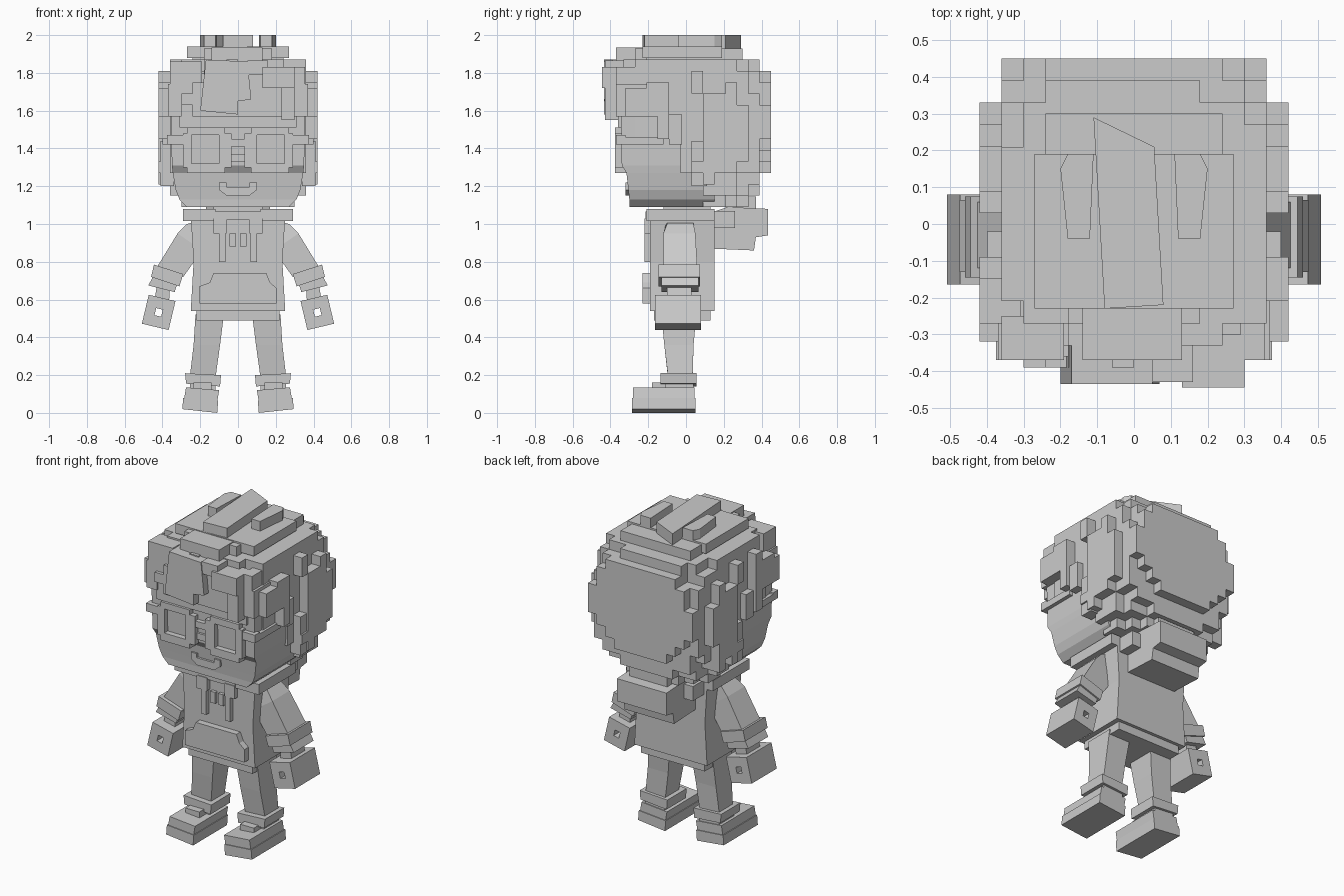
import bpy, bmesh, random
from mathutils import Vector

random.seed(7)
grey = bpy.data.materials.new("plain grey")
grey.diffuse_color = (0.6, 0.6, 0.6, 1)


def finish(name, bm):
    bmesh.ops.recalc_face_normals(bm, faces=bm.faces)
    mesh = bpy.data.meshes.new(name)
    bm.to_mesh(mesh)
    bm.free()
    mesh.materials.append(grey)
    ob = bpy.data.objects.new(name, mesh)
    bpy.context.collection.objects.link(ob)
    return ob


def prism(name, pts, a, b, axis="y", mirror=False):
    """Extrude an outline: xz along y, yz along x, or xy along z."""
    place = {"y": lambda p, d: (p[0], d, p[1]),
             "x": lambda p, d: (d, p[0], p[1]),
             "z": lambda p, d: (p[0], p[1], d)}[axis]
    bm = bmesh.new()
    for s in ((1, -1) if mirror else (1,)):
        ends = []
        for d in (a, b):
            co = [Vector(place(p, d)) for p in pts]
            ends.append([bm.verts.new((v.x * s, v.y, v.z)) for v in co])
        n = len(pts)
        for e in ends:
            bm.faces.new(e)
        for i in range(n):
            j = (i + 1) % n
            bm.faces.new((ends[0][i], ends[0][j], ends[1][j], ends[1][i]))
    return finish(name, bm)


def box(name, x0, x1, y0, y1, z0, z1, mirror=False):
    return prism(name, [(x0, z0), (x1, z0), (x1, z1), (x0, z1)], y0, y1, "y", mirror)


def loft(name, sections, mirror=False):
    """Rectangular sections (x0, z0, x1, z1, y0, y1) joined in order."""
    bm = bmesh.new()
    for s in ((1, -1) if mirror else (1,)):
        rings = [[bm.verts.new((s * x, y, z)) for x, y, z in
                  ((x0, y0, z0), (x1, y0, z1), (x1, y1, z1), (x0, y1, z0))]
                 for x0, z0, x1, z1, y0, y1 in sections]
        for r, q in zip(rings, rings[1:]):
            for i in range(4):
                j = (i + 1) % 4
                bm.faces.new((r[i], r[j], q[j], q[i]))
        bm.faces.new(rings[0])
        bm.faces.new(rings[-1])
    return finish(name, bm)


# Head of stepped hair blocks, open around the face
C = 0.06
patch = [[random.random() for _ in range(7)] for _ in range(7)]


def is_hair(i, j, k):
    x, y, z = -0.39 + i * C, -0.36 + j * C, 1.12 + k * C
    hairline = 0.1 if z < 1.3 else -0.02 if z < 1.44 else -0.24 if z < 1.55 else -1
    if y < hairline:
        return False
    if j == 13:                                   # flat round back
        return (x / 0.35) ** 2 + ((z - 1.555) / 0.285) ** 2 < 1
    if j == 12 and (x / 0.42) ** 2 + ((z - 1.54) / 0.37) ** 2 > 1.1:
        return False
    if k == 13 and (abs(x) > 0.26 or y > 0.26):   # narrow crown
        return False
    if i in (0, 13):                              # side tufts with gaps
        oval = ((y - 0.03) / 0.38) ** 2 + ((z - 1.52) / 0.33) ** 2
        if -0.11 < y < 0.05 or oval > 1.1 or patch[j // 2][k // 2] < 0.3:
            return False
    r = abs(x / 0.465) ** 2.5 + abs((y - 0.03) / 0.465) ** 2.5 + abs((z - 1.515) / 0.465) ** 2.5
    return r + random.uniform(-0.1, 0.1) < 1


cells = {(i, j, k) for i in range(14) for j in range(14) for k in range(14) if is_hair(i, j, k)}
bm = bmesh.new()
corners = {}


def corner(c):
    if c not in corners:
        corners[c] = bm.verts.new((-0.42 + c[0] * C, -0.39 + c[1] * C, 1.09 + c[2] * C))
    return corners[c]


for c in sorted(cells):
    for ax in range(3):
        for side in (0, 1):
            n = list(c)
            n[ax] += 2 * side - 1
            if tuple(n) in cells:
                continue
            u, v = [a for a in range(3) if a != ax]
            quad = []
            for du, dv in ((0, 0), (1, 0), (1, 1), (0, 1)):
                p = list(c)
                p[ax] += side
                p[u] += du
                p[v] += dv
                quad.append(corner(tuple(p)))
            bm.faces.new(quad)
finish("hair_blocks", bm)

# Hair ridges on the crown
box("crown_plate", -0.27, 0.27, -0.23, 0.19, 1.88, 1.94)
box("crown_front", -0.14, 0.13, -0.37, -0.2, 1.84, 1.935)
box("crown_back", -0.24, 0.24, 0.15, 0.30, 1.84, 1.93)
prism("crown_ridge", [(-0.08, -0.23), (0.08, -0.22), (0.055, 0.21), (-0.11, 0.29)], 1.9, 2.0, "z")
prism("crown_tufts", [(0.12, -0.04), (0.18, -0.04), (0.2, 0.15), (0.18, 0.19), (0.11, 0.19)],
      1.9, 2.0, "z", True)

# Fringe over the forehead
prism("fringe_main", [(-0.2, 1.6), (0, 1.58), (0.0, 1.65), (0.07, 1.66), (0.05, 1.86), (-0.17, 1.87)],
      -0.435, -0.3)
box("fringe_step_inner", 0.05, 0.16, -0.43, -0.3, 1.79, 1.865)
box("fringe_step_middle", 0.13, 0.30, -0.445, -0.3, 1.72, 1.83)
box("fringe_step_low", 0.23, 0.30, -0.43, -0.3, 1.55, 1.74)
box("fringe_step_outer", 0.29, 0.355, -0.37, -0.25, 1.62, 1.83)
box("fringe_corner", -0.36, -0.19, -0.37, -0.25, 1.69, 1.86)
box("fringe_temples", 0.30, 0.37, -0.37, -0.2, 1.57, 1.74, True)
box("temple_tufts", 0.36, 0.42, -0.32, -0.14, 1.57, 1.72, True)
box("sideburns", 0.34, 0.40, -0.09, -0.02, 1.42, 1.58, True)
box("ear_locks", 0.34, 0.41, 0.03, 0.11, 1.20, 1.44, True)

# Face tapering to the jaw
loft("face", [(-w, z, w, z, y, 0.15) for w, z, y in
              ((0.27, 1.09, -0.3), (0.31, 1.13, -0.3), (0.33, 1.18, -0.305),
               (0.345, 1.27, -0.315), (0.35, 1.31, -0.34), (0.355, 1.62, -0.345))])
box("forehead", -0.31, 0.31, -0.36, -0.2, 1.51, 1.80)
box("nose", -0.035, 0.035, -0.355, -0.3, 1.33, 1.37)

# Glasses
for nm, b in (("top", (0.07, 0.27, 1.47, 1.51)), ("bottom", (0.07, 0.27, 1.27, 1.32)),
              ("inner", (0.035, 0.10, 1.30, 1.48)), ("outer", (0.245, 0.29, 1.30, 1.48))):
    box("glasses_" + nm, b[0], b[1], -0.375, -0.31, b[2], b[3], True)
box("glasses_bridge", -0.04, 0.04, -0.37, -0.31, 1.41, 1.45)
box("glasses_hinge", 0.28, 0.375, -0.37, -0.32, 1.42, 1.47, True)
box("glasses_arm", 0.34, 0.375, -0.36, -0.12, 1.42, 1.46, True)

# Mouth
prism("mouth", [(-0.1, 1.22), (-0.1, 1.18), (-0.06, 1.15), (0.06, 1.15), (0.1, 1.18), (0.1, 1.22),
                (0.06, 1.22), (0.06, 1.195), (-0.06, 1.195), (-0.06, 1.22)], -0.32, -0.29)

# Hoodie body, hem, pocket and collar
box("neck", -0.13, 0.13, -0.12, 0.13, 1.03, 1.12)
prism("torso", [(-0.25, 0.54), (0.25, 0.54), (0.235, 0.8), (0.25, 1.04), (-0.25, 1.04), (-0.235, 0.8)],
      -0.19, 0.15)
box("hem", -0.22, 0.22, -0.17, 0.13, 0.49, 0.56)
prism("pocket", [(-0.205, 0.58), (0.205, 0.58), (0.205, 0.66), (0.17, 0.69), (0.15, 0.74), (-0.13, 0.74),
                 (-0.15, 0.69), (-0.205, 0.67)], -0.23, -0.17)
box("collar_sides", 0.12, 0.29, -0.21, 0.15, 1.015, 1.08, True)
box("collar_front", -0.13, 0.13, -0.215, -0.13, 1.02, 1.065)
box("collar_points", 0.06, 0.13, -0.22, -0.17, 0.95, 1.03, True)
box("drawstrings", 0.065, 0.10, -0.22, -0.18, 0.80, 0.97, True)
box("drawstring_knots", 0.01, 0.045, -0.21, -0.18, 0.88, 0.95, True)

# Hood hanging behind
prism("hood", [(0.13, 0.87), (0.36, 0.86), (0.37, 0.93), (0.435, 0.94), (0.435, 1.08), (0.22, 1.09), (0.13, 1.06)],
      -0.17, 0.17, "x")
box("hood_top", -0.13, 0.13, 0.21, 0.37, 1.07, 1.145)
box("hood_sides", 0.15, 0.23, 0.12, 0.26, 0.98, 1.07, True)

# Sleeves, cuffs and wrists
loft("sleeves", [(0.2, 1.02, 0.27, 1.0, -0.10, 0.04), (0.19, 0.86, 0.32, 0.95, -0.12, 0.05),
                 (0.29, 0.72, 0.43, 0.77, -0.12, 0.06)], True)
loft("cuffs_upper", [(0.29, 0.735, 0.445, 0.785, -0.145, 0.075),
                     (0.31, 0.67, 0.46, 0.72, -0.145, 0.075)], True)
loft("cuffs_lower", [(0.32, 0.69, 0.45, 0.72, -0.13, 0.065), (0.335, 0.64, 0.475, 0.675, -0.13, 0.065)], True)
loft("wrists", [(0.36, 0.66, 0.43, 0.67, -0.1, 0.03), (0.365, 0.59, 0.44, 0.61, -0.1, 0.03)], True)


# Each hand is a square block with a square hole through it
def hand(name, s):
    bm = bmesh.new()
    cx, cz = 0.42 * s, 0.532
    ux, uz = Vector((0.97 * s, 0, 0.23)), Vector((0.23 * s, 0, -0.97))
    rings = []
    for y in (-0.165, 0.08):
        for h in (0.073, 0.018):
            rings.append([bm.verts.new(Vector((cx, y, cz)) + ux * a * h + uz * b * h * 1.08)
                          for a, b in ((-1, -1), (1, -1), (1, 1), (-1, 1))])
    fo, fi, bo, bi = rings
    for p, q in ((fo, fi), (fi, bi), (bi, bo), (bo, fo)):
        for i in range(4):
            j = (i + 1) % 4
            bm.faces.new((p[i], p[j], q[j], q[i]))
    finish(name, bm)


hand("right_hand", 1)
hand("left_hand", -1)

# Legs, trouser cuffs and shoes
loft("legs", [(0.075, 0.52, 0.225, 0.52, -0.13, 0.055), (0.095, 0.36, 0.235, 0.36, -0.115, 0.04),
              (0.12, 0.18, 0.255, 0.19, -0.095, 0.035)], True)
loft("trouser_cuffs", [(0.09, 0.20, 0.28, 0.21, -0.135, 0.055), (0.095, 0.14, 0.275, 0.155, -0.135, 0.055)], True)
box("ankles", 0.12, 0.255, -0.11, 0.04, 0.11, 0.16, True)
loft("shoe_tops", [(0.1, 0.12, 0.275, 0.135, -0.28, 0.045), (0.11, 0.06, 0.285, 0.075, -0.28, 0.045)], True)
loft("soles", [(0.105, 0.065, 0.29, 0.08, -0.285, 0.05), (0.11, 0.0, 0.295, 0.02, -0.285, 0.05)], True)
box("shoe_tongues", 0.14, 0.235, -0.18, -0.1, 0.11, 0.16, True)
